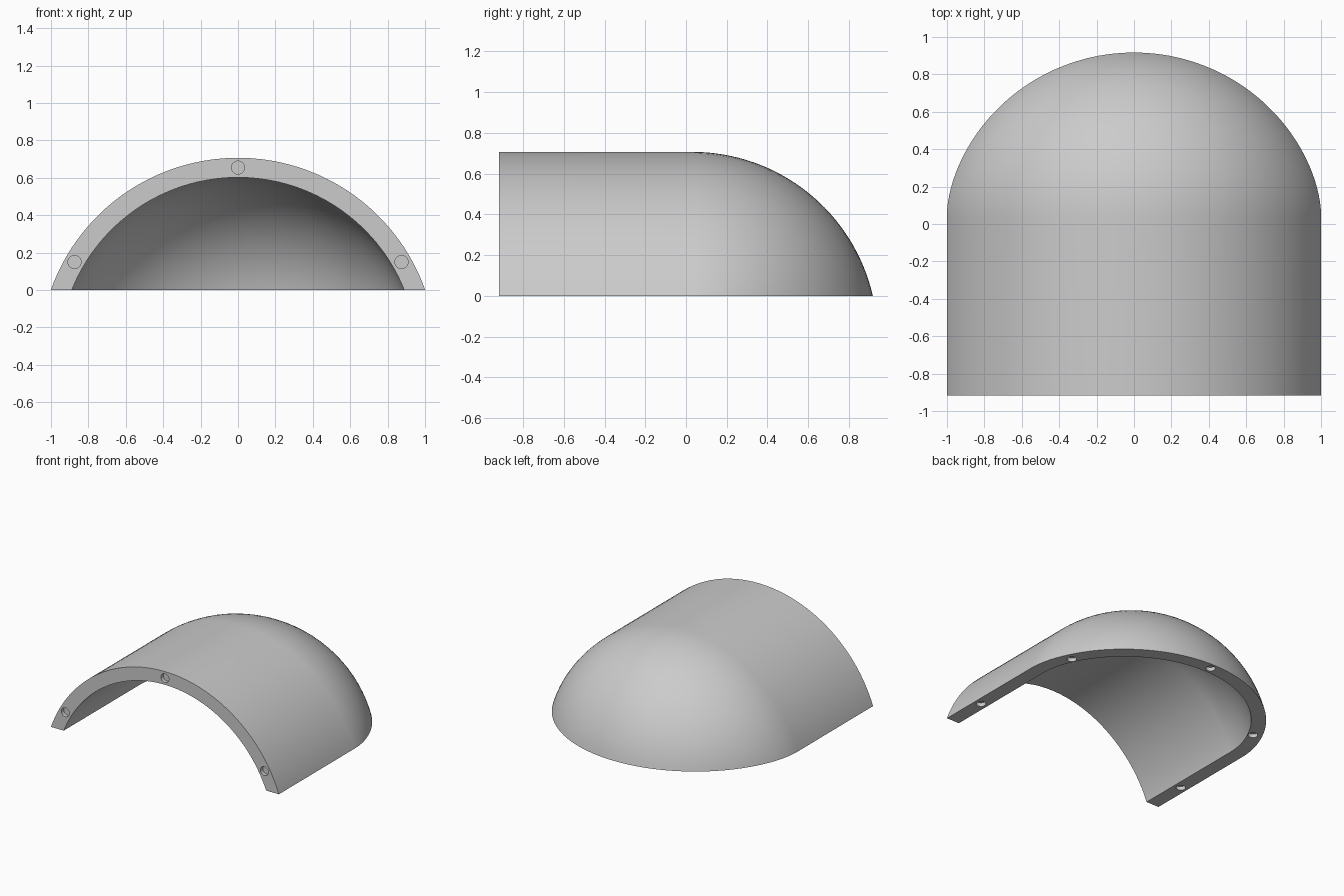
import bpy
import bmesh
from math import sin, cos, acos, pi, radians, sqrt
from mathutils import Matrix, Vector

cube = bpy.data.objects.get("Cube")
if cube:
    bpy.data.objects.remove(cube)

R_OUT, R_IN = 1.062, 0.957     # concentric radii of the vault wall
CZ = -0.355                    # arc centre lies below the base plane
FRONT, DOME_Y, BACK = -0.917, 0.03, 0.917
TOP = CZ + R_OUT
# Height of the crosswise axis that the arch turns about to form the dome
AXIS_Z = (TOP ** 2 - (BACK - DOME_Y) ** 2) / (2 * TOP)
ARC_STEPS, DOME_STEPS = 64, 32
HOLE_R, HOLE_DEPTH = 0.035, 0.03


def arch(radius):
    """Arch points (x, z) from base to base, closer together near the base."""
    end = acos(-CZ / radius)
    angles = [end * sin(pi * (i / ARC_STEPS - 0.5)) for i in range(ARC_STEPS + 1)]
    return [(radius * sin(a), max(0, CZ + radius * cos(a))) for a in angles]


def make_object(name, bm):
    mesh = bpy.data.meshes.new(name)
    bm.to_mesh(mesh)
    bm.free()
    obj = bpy.data.objects.new(name, mesh)
    bpy.context.collection.objects.link(obj)
    return obj


bm = bmesh.new()


def strip(a, b):
    """Quads between two equally long rows of vertices."""
    for i in range(len(a) - 1):
        bm.faces.new((a[i], a[i + 1], b[i + 1], b[i]))


def skin(radius):
    """Straight vault, then the arch turned backwards down to the base."""
    points = arch(radius)
    rows = [[bm.verts.new((x, FRONT, z)) for x, z in points]]
    for j in range(DOME_STEPS + 1):
        row = []
        for x, z in points:
            rho = z - AXIS_Z
            turn = acos(min(1, -AXIS_Z / rho)) * j / DOME_STEPS
            row.append(bm.verts.new((x, DOME_Y + rho * sin(turn), AXIS_Z + rho * cos(turn))))
        rows.append(row)
    for a, b in zip(rows, rows[1:]):
        strip(a, b)
    return rows


# Shell: outer and inner skins joined by the front face and the base rim
outer, inner = skin(R_OUT), skin(R_IN)
strip(outer[0], inner[0])
strip(outer[-1], inner[-1])
for end in (0, -1):
    strip([row[end] for row in outer[:2]], [row[end] for row in inner[:2]])
bmesh.ops.remove_doubles(bm, verts=bm.verts, dist=0.00002)
bmesh.ops.recalc_face_normals(bm, faces=bm.faces)
shell = make_object("half_dome_shell", bm)

# Blind peg holes in the front face and in the base rim
bm = bmesh.new()


def peg(position, rotation):
    bmesh.ops.create_cone(bm, cap_ends=True, segments=32, radius1=HOLE_R, radius2=HOLE_R,
                          depth=2 * HOLE_DEPTH,
                          matrix=Matrix.Translation(Vector(position)) @ rotation)


mid = (R_OUT + R_IN) / 2
for angle in (-60, 0, 60):
    a = radians(angle)
    peg((mid * sin(a), FRONT, CZ + mid * cos(a)), Matrix.Rotation(pi / 2, 4, 'X'))
for side in (-1, 1):
    peg((side * sqrt(mid ** 2 - CZ ** 2), -0.6, 0), Matrix())
    peg((side * 0.857, 0.32, 0), Matrix())
peg((0, 0.863, 0), Matrix())
cutter = make_object("peg_hole_cutter", bm)
cutter.hide_render = True

cut = shell.modifiers.new("peg_holes", 'BOOLEAN')
cut.operation = 'DIFFERENCE'
cut.solver = 'EXACT'
cut.object = cutter
bpy.context.view_layer.update()
evaluated = shell.evaluated_get(bpy.context.evaluated_depsgraph_get())
result = bpy.data.meshes.new_from_object(evaluated)
shell.modifiers.clear()
shell.data = result
bpy.data.objects.remove(cutter)

# Plain grey finish
grey = bpy.data.materials.new("plain_grey")
grey.use_nodes = True
color = (0.6, 0.6, 0.6, 1)
grey.diffuse_color = color
grey.node_tree.nodes["Principled BSDF"].inputs["Base Color"].default_value = color
shell.data.materials.clear()
shell.data.materials.append(grey)

bpy.ops.object.select_all(action='DESELECT')
shell.select_set(True)
bpy.context.view_layer.objects.active = shell
bpy.ops.object.shade_smooth_by_angle(angle=radians(30))
